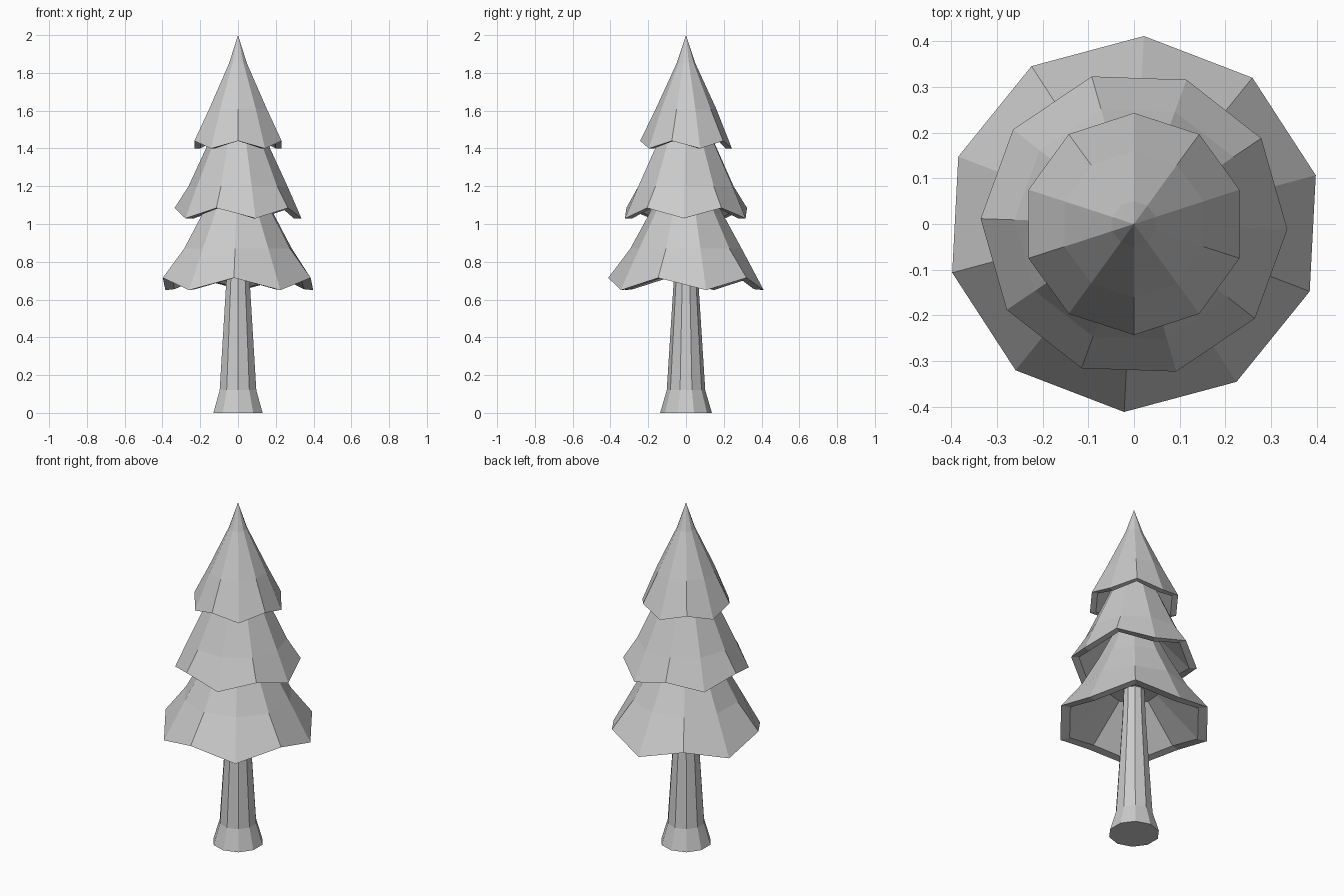
import bpy, bmesh
from math import cos, sin, radians, tau

if "Cube" in bpy.data.objects:
    bpy.data.objects.remove(bpy.data.objects["Cube"])

SIDES = 10


def lathe(name, rings, start=0.0):
    """Skin 10-sided rings of (radius, z, drop); drop lowers every other corner."""
    bm = bmesh.new()
    loops = []
    for r, z, drop in rings:
        if r == 0:
            loops.append([bm.verts.new((0, 0, z))])
            continue
        loops.append([bm.verts.new((r * cos(radians(start) + tau * i / SIDES),
                                    r * sin(radians(start) + tau * i / SIDES),
                                    z - (drop if i % 2 == 0 else 0)))
                      for i in range(SIDES)])
    for a, b in zip(loops, loops[1:]):
        for i in range(SIDES):
            j = (i + 1) % SIDES
            if len(b) == 1:
                bm.faces.new((a[i], a[j], b[0]))
            else:
                bm.faces.new((a[i], a[j], b[j], b[i]))
    # Close the open ends
    for loop in (loops[0], loops[-1]):
        if len(loop) > 1:
            bm.faces.new(loop)
    bmesh.ops.recalc_face_normals(bm, faces=bm.faces)
    mesh = bpy.data.meshes.new(name)
    bm.to_mesh(mesh)
    bm.free()
    obj = bpy.data.objects.new(name, mesh)
    bpy.context.collection.objects.link(obj)
    return obj


# Trunk with flared foot
lathe("trunk", [(0.137, 0, 0), (0.102, 0.12, 0), (0.065, 0.70, 0), (0.055, 0.95, 0)], 90)

# Foliage skirts: hollow underside, zigzag rim, flared outer face
lathe("lower_branches", [(0.13, 0.88, 0), (0.36, 0.715, 0.06), (0.412, 0.715, 0.065),
                         (0.295, 0.87, 0), (0.197, 1.05, 0), (0.12, 1.21, 0)], 15)
lathe("middle_branches", [(0.12, 1.22, 0), (0.295, 1.085, 0.055), (0.336, 1.085, 0.055),
                          (0.262, 1.20, 0), (0.17, 1.40, 0), (0.11, 1.53, 0)], -2)
lathe("top_branches", [(0.11, 1.54, 0), (0.21, 1.44, 0.04), (0.243, 1.44, 0.04),
                       (0.16, 1.61, 0), (0.05, 1.85, 0), (0, 2.0, 0)], 90)
